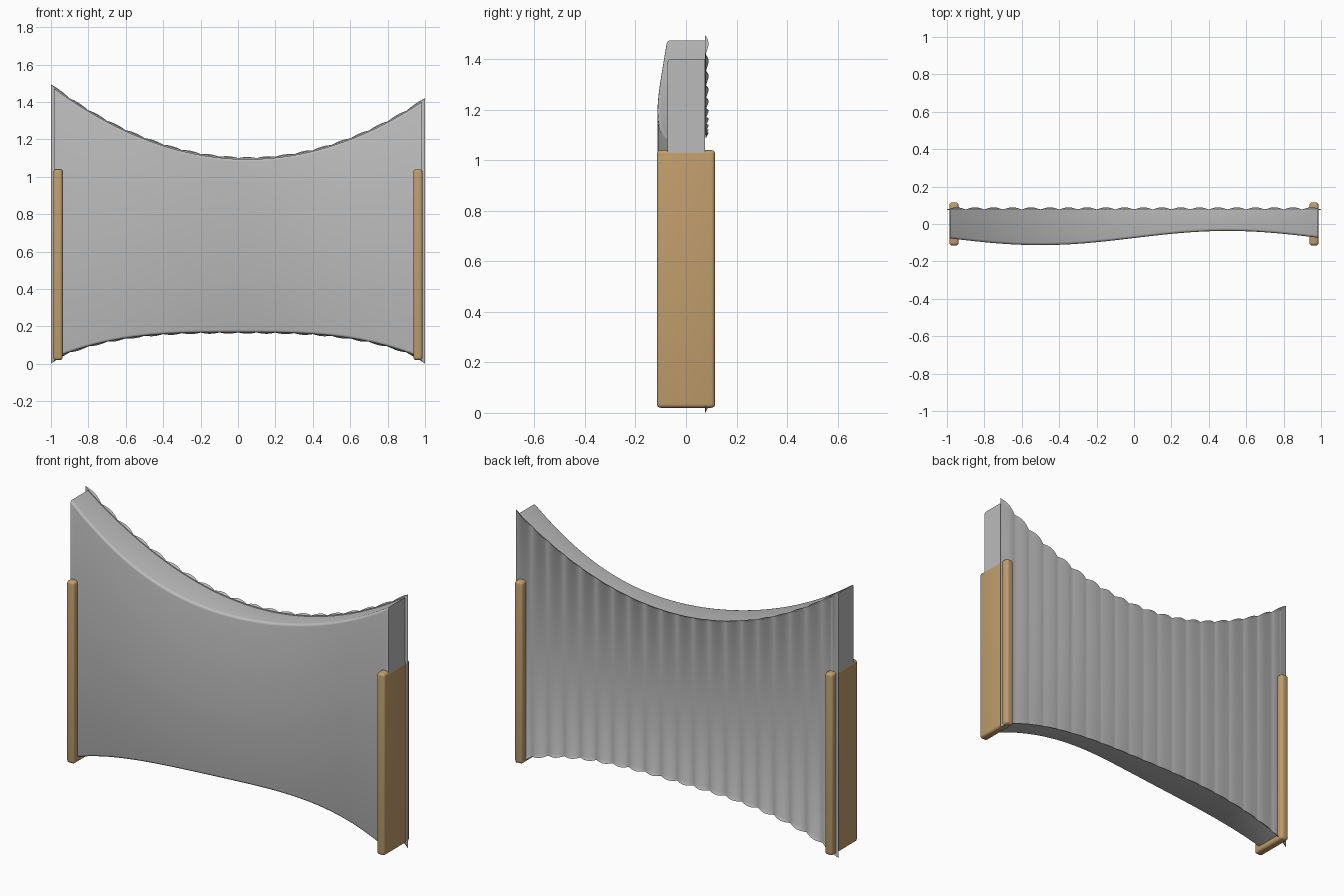
import bpy, bmesh, math

old = bpy.data.objects.get("Cube")
if old:
    bpy.data.objects.remove(old, do_unlink=True)


def material(name, rgb):
    m = bpy.data.materials.new(name)
    m.use_nodes = True
    m.diffuse_color = (*rgb, 1)
    bsdf = m.node_tree.nodes["Principled BSDF"]
    bsdf.inputs["Base Color"].default_value = (*rgb, 1)
    bsdf.inputs["Roughness"].default_value = 0.7
    return m


GREY = material("grey fabric", (0.50, 0.50, 0.50))
WOOD = material("light wood", (0.53, 0.34, 0.15))


# Outline curves of the panel
def top_z(x):
    return 1.10 - 0.037 * x + 0.353 * x * x


def bottom_z(x):
    return 0.168 - 0.145 * abs(x) ** 3


def front_y(x):
    return -0.075 + 0.038 * math.sin(math.pi * x)


def finish(name, bm, mat, angle=35):
    me = bpy.data.meshes.new(name)
    bm.to_mesh(me)
    bm.free()
    me.materials.append(mat)
    ob = bpy.data.objects.new(name, me)
    bpy.context.collection.objects.link(ob)
    bpy.ops.object.select_all(action='DESELECT')
    ob.select_set(True)
    bpy.context.view_layer.objects.active = ob
    bpy.ops.object.shade_smooth_by_angle(angle=math.radians(angle))
    return ob


def loft(bm, section, xs, closed):
    """Skin a (y, z) section that varies along x."""
    rings = [[bm.verts.new((x, y, z)) for y, z in section(x)] for x in xs]
    n = len(rings[0])
    for a, b in zip(rings, rings[1:]):
        for i in range(n if closed else n - 1):
            j = (i + 1) % n
            bm.faces.new((a[i], a[j], b[j], b[i]))
    return rings


# Upholstered body: wavy front, flat back, softened front edges
def body_section(x):
    t, b, f, r = top_z(x) - 0.005, bottom_z(x), front_y(x), 0.014
    arc = [(r * (1 - math.cos(a)), r * (1 - math.sin(a)))
           for a in (0, math.pi / 6, math.pi / 3, math.pi / 2)]
    lower = [(f + dy, b + dz) for dy, dz in reversed(arc)]
    upper = [(f + dy, t - dz) for dy, dz in arc]
    return [(0.075, b)] + lower + upper + [(0.075, t)]


bm = bmesh.new()
rings = loft(bm, body_section, [-0.985 + 1.97 * i / 64 for i in range(65)], True)
bm.faces.new(rings[0])
bm.faces.new(rings[-1])
bmesh.ops.recalc_face_normals(bm, faces=bm.faces)
finish("panel_body", bm, GREY)


# Thin backing sheet with a scalloped rim at top and bottom
def sheet_section(x):
    s = abs(math.sin(10 * math.pi * x))
    flare = abs(x) ** 30
    t = top_z(x) + 0.004 * flare
    b = bottom_z(x) - 0.023 * flare
    y = 0.077
    return [(0.075, b), (y + 0.012 * s, b - 0.007 * s), (y + 0.001, b + 0.012),
            (y + 0.001, t - 0.012), (y + 0.012 * s, t + 0.007 * s), (0.075, t)]


bm = bmesh.new()
loft(bm, sheet_section, [-1 + i / 120 for i in range(241)], False)
bmesh.ops.recalc_face_normals(bm, faces=bm.faces)
# Turn the open sheet so that its flat face points backwards
big = max(bm.faces, key=lambda f: f.calc_area())
if big.normal.y < 0:
    bmesh.ops.reverse_faces(bm, faces=bm.faces)
finish("backing_sheet", bm, GREY)

# Rounded wooden end posts, deeper than the body so they show front and back
for side, name in ((1, "left_post"), (-1, "right_post")):
    bm = bmesh.new()
    bmesh.ops.create_cube(bm, size=1)
    for v in bm.verts:
        v.co = (side * 0.962 + v.co.x * 0.049, v.co.y * 0.23, 0.53 + v.co.z * 1.02)
    bmesh.ops.bevel(bm, geom=bm.edges[:], offset=0.015, segments=4,
                    profile=0.5, affect='EDGES')
    bmesh.ops.recalc_face_normals(bm, faces=bm.faces)
    finish(name, bm, WOOD)
